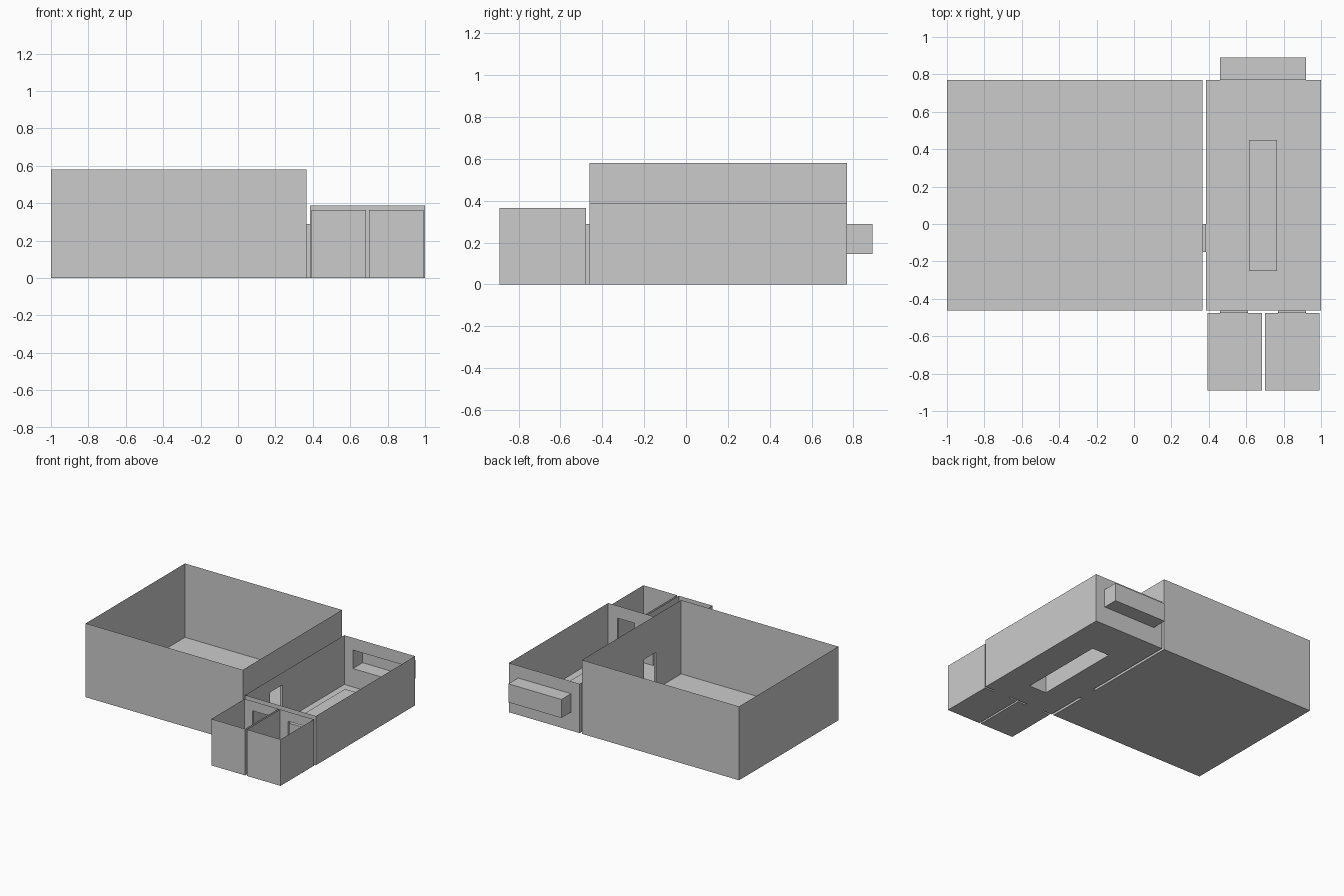
import bpy, bmesh
from mathutils import Vector

if "Cube" in bpy.data.objects:
    bpy.data.objects.remove(bpy.data.objects["Cube"])

grey = bpy.data.materials.new("plain grey")
grey.diffuse_color = (0.6, 0.6, 0.6, 1)
grey.use_nodes = True
grey.node_tree.nodes["Principled BSDF"].inputs["Base Color"].default_value = grey.diffuse_color


def panel(bm, axis, pos, a, b, holes=()):
    """Flat rectangle normal to axis, spanning a and b, with rectangular openings."""
    us = sorted({*a, *[h[0] for h in holes], *[h[1] for h in holes]})
    vs = sorted({*b, *[h[2] for h in holes], *[h[3] for h in holes]})
    for u0, u1 in zip(us, us[1:]):
        for v0, v1 in zip(vs, vs[1:]):
            cu, cv = (u0 + u1) / 2, (v0 + v1) / 2
            if any(h[0] < cu < h[1] and h[2] < cv < h[3] for h in holes):
                continue
            corners = []
            for u, v in ((u0, v0), (u1, v0), (u1, v1), (u0, v1)):
                c = [u, v]
                c.insert(axis, pos)
                corners.append(bm.verts.new(Vector(c)))
            bm.faces.new(corners)


def box(name, x, y, z, skip=(), holes=None):
    """Thin-walled box; skip leaves sides open, holes cuts openings in sides."""
    holes = holes or {}
    ranges = (x, y, z)
    bm = bmesh.new()
    for axis in range(3):
        others = [ranges[i] for i in range(3) if i != axis]
        for end in (0, 1):
            side = "-+"[end] + "xyz"[axis]
            if side not in skip:
                panel(bm, axis, ranges[axis][end], *others, holes.get(side, ()))
    bmesh.ops.remove_doubles(bm, verts=bm.verts, dist=1e-5)
    # Point every face away from the middle of the box
    centre = Vector([sum(r) / 2 for r in ranges])
    for f in bm.faces:
        f.normal_update()
        if f.normal.dot(f.calc_center_median() - centre) < 0:
            f.normal_flip()
    mesh = bpy.data.meshes.new(name)
    bm.to_mesh(mesh)
    bm.free()
    mesh.materials.append(grey)
    bpy.context.collection.objects.link(bpy.data.objects.new(name, mesh))


DOOR = 0.29
SILL = 0.145
DEPTH = (-0.462, 0.77)
SIDE_DOOR = (-0.15, 0.0)
FRONT_DOORS = ((0.46, 0.61), (0.77, 0.92))
ISLAND_X, ISLAND_Y = (0.615, 0.765), (-0.25, 0.45)
BAY_X = (0.46, 0.92)

# Large tall room, open at the top
box("large_room", (-1, 0.365), DEPTH, (0, 0.58), ["+z"],
    {"+x": [(*SIDE_DOOR, 0, DOOR)]})

# Long lower room with doors, a bay opening and the island footprint cut out
box("long_room", (0.385, 1), DEPTH, (0, 0.387), ["+z"],
    {"-x": [(*SIDE_DOOR, 0, DOOR)],
     "-y": [(*d, 0, DOOR) for d in FRONT_DOORS],
     "+y": [(*BAY_X, SILL, DOOR)],
     "-z": [(*ISLAND_X, *ISLAND_Y)]})

# Two small front rooms and their doorways
for side, xr, door in zip(("left", "right"), ((0.392, 0.685), (0.7, 0.993)), FRONT_DOORS):
    box(side + "_small_room", xr, (-0.89, -0.477), (0, 0.365), ["+z"],
        {"+y": [(*door, 0, DOOR)]})
    box(side + "_doorway", door, (-0.477, DEPTH[0]), (0, DOOR), ["-y", "+y"])

# Doorway between the two main rooms
box("side_doorway", (0.365, 0.385), SIDE_DOOR, (0, DOOR), ["-x", "+x"])

# Projecting bay on the back wall
box("back_bay", BAY_X, (0.77, 0.89), (SILL, DOOR), ["-y"])

# Island block, hollow from below
box("island", ISLAND_X, ISLAND_Y, (0, 0.148), ["-z"])
